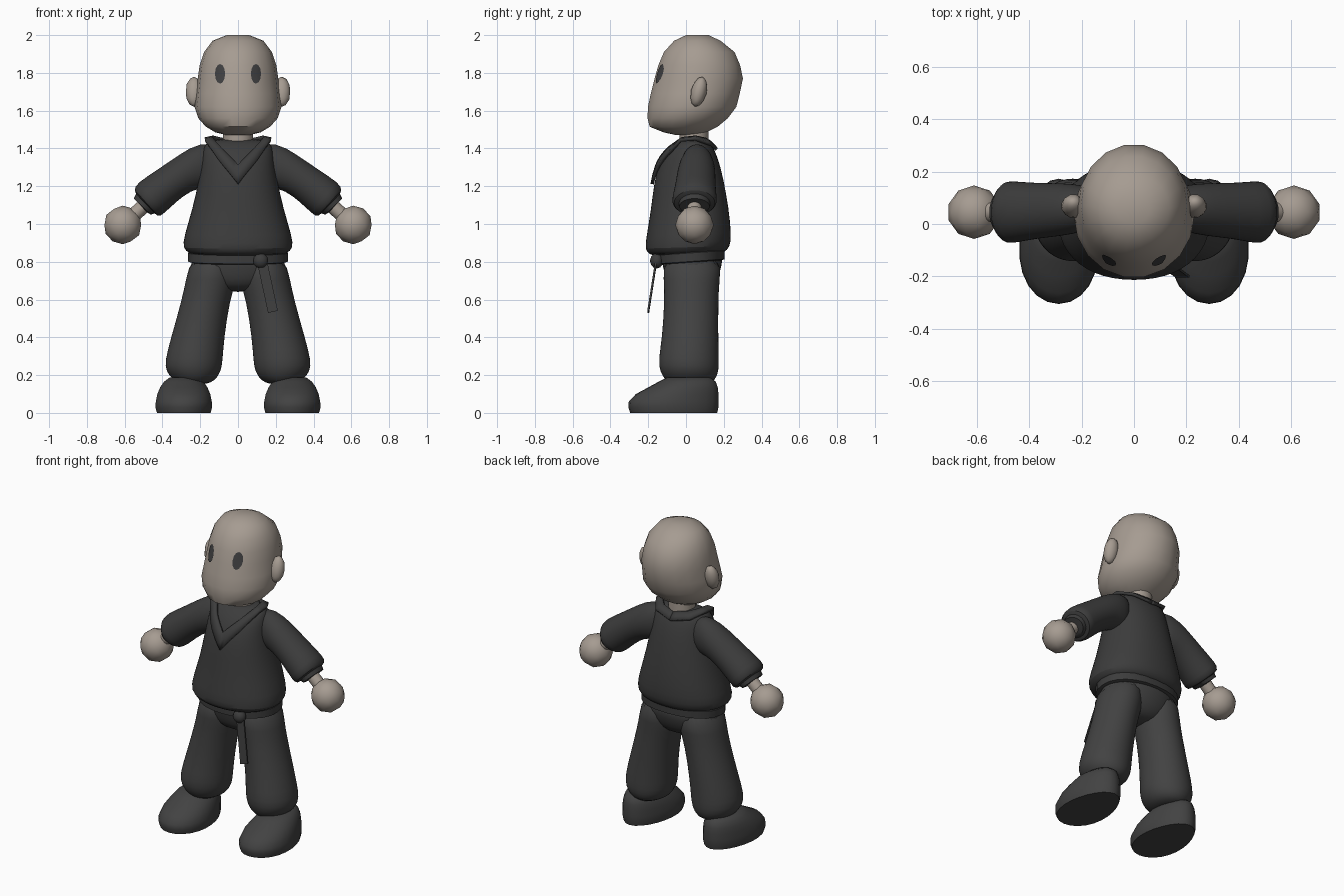
import bpy, bmesh, math
from mathutils import Vector
from mathutils.bvhtree import BVHTree

if "Cube" in bpy.data.objects:
    bpy.data.objects.remove(bpy.data.objects["Cube"])


def material(name, rgb):
    m = bpy.data.materials.new(name)
    m.diffuse_color = (*rgb, 1)
    m.use_nodes = True
    m.node_tree.nodes["Principled BSDF"].inputs["Base Color"].default_value = m.diffuse_color
    return m


SKIN = material("skin", (0.38, 0.33, 0.285))
SHIRT = material("dark_tunic", (0.045, 0.045, 0.045))
PANTS = material("charcoal_cloth", (0.055, 0.055, 0.055))
EYE = material("eye_grey", (0.05, 0.05, 0.052))


def finish(bm, name, mat, subsurf=False, recalc=True):
    if recalc:
        bmesh.ops.recalc_face_normals(bm, faces=bm.faces[:])
    me = bpy.data.meshes.new(name)
    bm.to_mesh(me)
    bm.free()
    ob = bpy.data.objects.new(name, me)
    bpy.context.collection.objects.link(ob)
    me.materials.append(mat)
    if subsurf:
        mod = ob.modifiers.new("round", 'SUBSURF')
        mod.levels = mod.render_levels = 1
    return ob


def loft(name, sections, mat, sides=24, subsurf=True, power=1.0, tilt=0.0, egg=0.0):
    """Skin closed rings given as (centre, u axis, v axis)."""
    bm = bmesh.new()
    rings = []
    for c, u, v in sections:
        ring = []
        for i in range(sides):
            a = 2 * math.pi * i / sides
            ca, sa = math.cos(a), math.sin(a)
            cu = math.copysign(abs(ca) ** power, ca) * (1 - egg * sa)
            p = Vector(c) + Vector(u) * cu + Vector(v) * math.copysign(abs(sa) ** power, sa)
            p.z += tilt * p.y
            ring.append(bm.verts.new(p))
        rings.append(ring)
    for a, b in zip(rings, rings[1:]):
        for i in range(sides):
            j = (i + 1) % sides
            bm.faces.new((a[i], a[j], b[j], b[i]))
    bm.faces.new(rings[0])
    bm.faces.new(rings[-1])
    return finish(bm, name, mat, subsurf)


def level(rows, cx=0.0):
    """Horizontal rings from (z, half width, front y, back y)."""
    return [((cx, (f + b) / 2, z), (r, 0, 0), (0, (b - f) / 2, 0)) for z, r, f, b in rows]


def span(rows, s):
    """Sleeve rings from (upper x, z, lower x, z, centre y, half depth)."""
    return [((s * (ux + lx) / 2, cy, (uz + lz) / 2),
             (s * (ux - lx) / 2, 0, (uz - lz) / 2), (0, ry, 0))
            for ux, uz, lx, lz, cy, ry in rows]


def ball(name, loc, scale, mat, tilt=0.0, subdiv=2):
    bm = bmesh.new()
    bmesh.ops.create_icosphere(bm, subdivisions=subdiv, radius=1)
    ob = finish(bm, name, mat)
    ob.location, ob.scale, ob.rotation_euler = loc, scale, (tilt, 0, 0)
    return ob


def surface(ob):
    dg = bpy.context.evaluated_depsgraph_get()
    dg.update()
    return BVHTree.FromObject(ob, dg)


# Head and neck
head = loft("head", level([
    (1.47, .06, -.05, .08), (1.485, .12, -.12, .11), (1.515, .17, -.195, .17),
    (1.56, .21, -.207, .225), (1.62, .23, -.205, .27), (1.69, .222, -.19, .288),
    (1.77, .213, -.17, .305), (1.84, .203, -.15, .29), (1.91, .18, -.12, .26),
    (1.97, .135, -.065, .185), (2.0, .06, -.0, .12)]), SKIN, sides=18, subsurf=False)
loft("neck", level([(1.38, .08, -.035, .12), (1.52, .08, -.035, .12)]), SKIN, subsurf=False)

# Tunic body
tunic = loft("tunic", level([
    (.835, .20, -.15, .16), (.842, .262, -.195, .205), (.872, .295, -.22, .235),
    (.93, .29, -.213, .243), (1.08, .242, -.187, .228), (1.23, .21, -.17, .20),
    (1.32, .195, -.145, .178), (1.39, .188, -.105, .152), (1.43, .172, -.06, .125),
    (1.45, .12, -.02, .09)]), SHIRT, power=.92, tilt=.03)

# Wrap collar following the tunic surface, as (outer, inner) edge pairs
pairs = [((0, -.17, 1.21), (0, -.15, 1.31)), ((.10, -.12, 1.335), (.075, -.11, 1.39)),
         ((.175, -.03, 1.445), (.135, -.02, 1.452)), ((.175, .05, 1.45), (.13, .05, 1.46)),
         ((.12, .135, 1.42), (.085, .10, 1.45)), ((0, .165, 1.395), (0, .125, 1.435))]
half = []
for (o0, i0), (o1, i1) in zip(pairs, pairs[1:]):
    for k in range(4):
        half.append((Vector(o0).lerp(Vector(o1), k / 4), Vector(i0).lerp(Vector(i1), k / 4)))
half.append(tuple(Vector(p) for p in pairs[-1]))
tree = surface(tunic)
flip = Vector((-1, 1, 1))
bm = bmesh.new()
rows = []
for o, i in [(o * flip, i * flip) for o, i in half[:0:-1]] + half:
    row = []
    for k in range(3):
        p = o.lerp(i, k / 2)
        if p.z < 1.4:
            hit, normal, _, _ = tree.find_nearest(p)
            p = hit + normal * .012
        row.append(bm.verts.new(p))
    rows.append(row)
for a, b in zip(rows, rows[1:]):
    for k in range(2):
        bm.faces.new((a[k], b[k], b[k + 1], a[k + 1]))
collar = finish(bm, "collar", SHIRT)
thick = collar.modifiers.new("thickness", 'SOLIDIFY')
thick.thickness, thick.offset = .018, 0

# Belt, knot and hanging end
loft("belt", level([(.795, .25, -.14, .19), (.80, .265, -.155, .205), (.845, .265, -.155, .205),
                    (.855, .25, -.14, .19)]), SHIRT, subsurf=False, power=.9, tilt=.07)
ball("belt_knot", (.12, -.155, .805), (.041, .036, .041), SHIRT)
loft("belt_end", [((.13, -.16, .79), (.026, 0, -.005), (0, .006, 0)),
                  ((.185, -.20, .535), (.026, 0, .008), (0, .006, 0))],
     SHIRT, sides=4, subsurf=False).data.update()
strap = bpy.data.objects["belt_end"].data
for n, v in enumerate(strap.vertices):      # square up the strip
    cx, cy, cz = ((.13, -.16, .79), (.185, -.20, .535))[n // 4]
    sx, sy = ((-1, -1), (1, -1), (1, 1), (-1, 1))[n % 4]
    v.co = (cx + sx * .026, cy + sy * .005, cz + sx * .006)

# Seat of the trousers
loft("trouser_seat", level([(.86, .245, -.135, .195), (.80, .25, -.13, .195), (.74, .25, -.115, .18),
                            (.68, .20, -.095, .15), (.64, .10, -.04, .10)]), PANTS)

head_tree = surface(head)
for s, side in ((-1, "left"), (1, "right")):
    # Sleeve, cuff, wrist and hand
    loft(side + "_sleeve", span([
        (.09, 1.42, .12, 1.20, .06, .06), (.20, 1.435, .18, 1.19, .06, .09),
        (.31, 1.37, .245, 1.18, .055, .102), (.43, 1.285, .33, 1.115, .05, .107),
        (.537, 1.217, .395, 1.05, .045, .12), (.553, 1.18, .425, 1.035, .045, .118),
        (.53, 1.14, .45, 1.07, .045, .06)], s), SHIRT)
    loft(side + "_cuff", span([
        (.53, 1.18, .425, 1.06, .045, .085), (.552, 1.135, .462, 1.05, .045, .08),
        (.535, 1.12, .48, 1.06, .045, .05)], s), SHIRT, subsurf=False)
    loft(side + "_wrist", span([
        (.50, 1.145, .45, 1.09, .045, .038), (.595, 1.06, .545, 1.0, .045, .038)], s),
        SKIN, sides=16, subsurf=False)
    ball(side + "_hand", (s * .61, .045, .995), (.102,) * 3, SKIN)

    # Ear
    ball(side + "_ear", (s * .232, .068, 1.70), (.046, .042, .082), SKIN, tilt=-.25)

    # Eye plate laid on the face
    bm = bmesh.new()
    spots = [(0, 0)] + [(math.cos(k * math.pi / 6), math.sin(k * math.pi / 6)) for k in range(12)]
    vs = []
    for ex, ez in spots:
        hit = head_tree.ray_cast(Vector((s * .095 + ex * .027, -1, 1.795 + ez * .052)), Vector((0, 1, 0)))[0]
        vs.append(bm.verts.new(hit + Vector((0, -.006, 0))))
    for k in range(12):
        bm.faces.new((vs[0], vs[1 + k], vs[1 + (k + 1) % 12]))
    finish(bm, side + "_eye", EYE, recalc=False)

    # Trouser leg, from (z, inner x, outer x, front y, back y)
    leg = [(.84, .02, .247, -.13, .195), (.70, .005, .278, -.118, .178), (.60, .043, .298, -.115, .172),
           (.39, .073, .358, -.128, .172), (.28, .08, .387, -.148, .175), (.22, .088, .385, -.14, .175),
           (.17, .12, .34, -.11, .155), (.15, .17, .30, -.07, .11)]
    loft(side + "_trouser_leg", [((s * (a + b) / 2, (f + k) / 2, z), ((b - a) / 2, 0, 0), (0, (k - f) / 2, 0))
                                 for z, a, b, f, k in leg], PANTS)

    # Shoe with a flat sole
    loft(side + "_shoe", level([
        (0, .142, -.295, .165), (.03, .15, -.305, .172), (.06, .148, -.303, .173),
        (.10, .14, -.265, .172), (.135, .125, -.20, .168), (.165, .105, -.145, .158),
        (.187, .075, -.10, .13)], s * .287), PANTS, subsurf=False, egg=.14)

# Smooth shading with sharp edges kept
for ob in bpy.context.scene.objects:
    ob.select_set(True)
bpy.context.view_layer.objects.active = head
bpy.ops.object.shade_smooth_by_angle(angle=math.radians(48))
